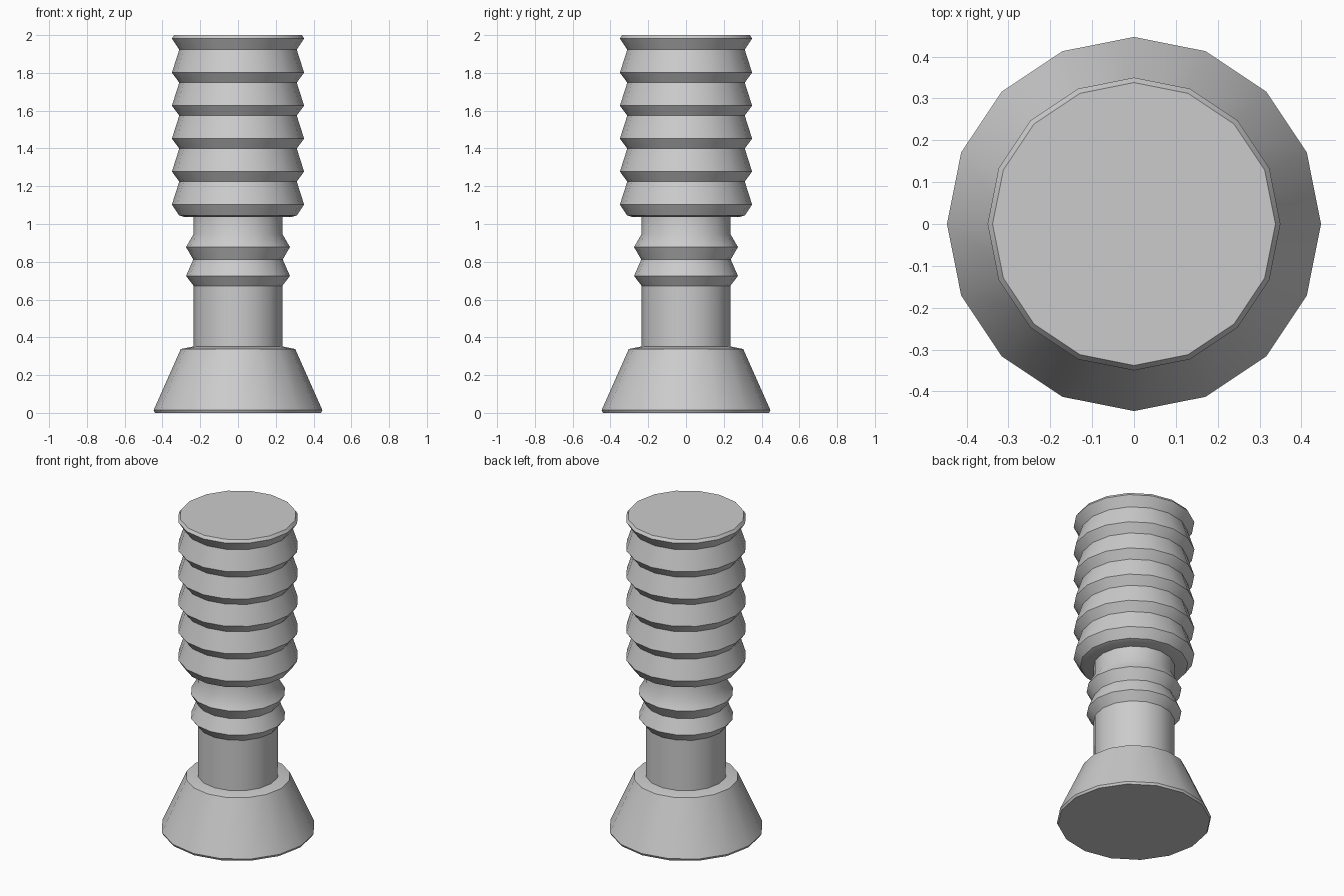
import bpy, bmesh
from math import cos, sin, tau, radians

SIDES = 16

cube = bpy.data.objects.get("Cube")
if cube:
    bpy.data.objects.remove(cube, do_unlink=True)

grey = bpy.data.materials.new("plain grey")
grey.use_nodes = True
colour = (0.6, 0.6, 0.6, 1)
grey.diffuse_color = colour
grey.node_tree.nodes["Principled BSDF"].inputs["Base Color"].default_value = colour


def lathe(name, profile):
    """Turn a bottom-to-top (radius, height) profile into a capped solid."""
    bm = bmesh.new()
    rings = [[bm.verts.new((r * cos(tau * i / SIDES), r * sin(tau * i / SIDES), z))
              for i in range(SIDES)] for r, z in profile]
    for low, high in zip(rings, rings[1:]):
        for i in range(SIDES):
            j = (i + 1) % SIDES
            bm.faces.new((low[i], low[j], high[j], high[i]))
    bm.faces.new(rings[0][::-1])
    bm.faces.new(rings[-1])
    mesh = bpy.data.meshes.new(name)
    bm.to_mesh(mesh)
    bm.free()
    mesh.materials.append(grey)
    obj = bpy.data.objects.new(name, mesh)
    bpy.context.collection.objects.link(obj)
    bpy.ops.object.select_all(action='DESELECT')
    obj.select_set(True)
    bpy.context.view_layer.objects.active = obj
    bpy.ops.object.shade_smooth_by_angle(angle=radians(30))


# Flared foot with a small bottom chamfer and a gently sloped top
lathe("flared_base", [(0.44, 0), (0.447, 0.014), (0.303, 0.338), (0.235, 0.352)])

# Plain column between foot and bellows
lathe("column", [(0.235, 0.33), (0.235, 0.70)])

# Narrow bellows with two ridges and a plain neck
lathe("lower_bellows", [(0.233, 0.67), (0.275, 0.725), (0.237, 0.812),
                        (0.275, 0.878), (0.235, 0.947), (0.235, 1.06)])

# Wide bellows: repeated ridges, each with a steep underside and long upper slope
profile = [(0.285, 1.037), (0.312, 1.046)]
for k in range(5):
    peak = 1.103 + k * 0.1745
    profile += [(0.35, peak), (0.311, peak + 0.122)]
profile += [(0.35, 1.982), (0.338, 2.0)]
lathe("upper_bellows", profile)
